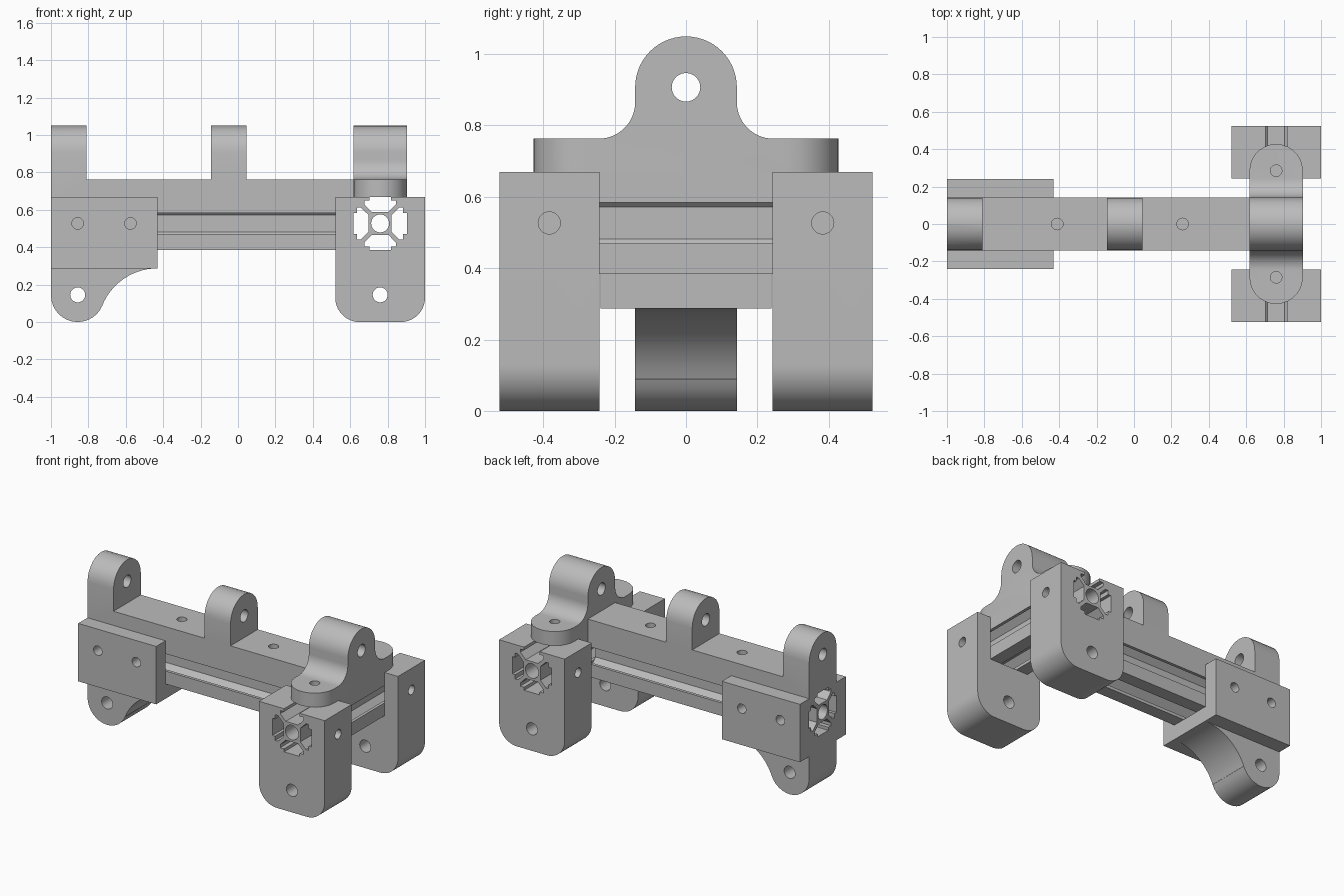
import bpy, bmesh
from math import sin, cos, radians
from mathutils import Vector

if "Cube" in bpy.data.objects:
    bpy.data.objects.remove(bpy.data.objects["Cube"], do_unlink=True)

grey = bpy.data.materials.new("plain grey")
grey.use_nodes = True
COLOUR = (0.5, 0.5, 0.5, 1)
grey.diffuse_color = COLOUR
grey.node_tree.nodes["Principled BSDF"].inputs["Base Color"].default_value = COLOUR

# Shared sizes
H = 0.1425            # half the width of a rail
RAIL_Z = 0.527        # height of the rail axis
BOTTOM, TOP = RAIL_Z - H, RAIL_Z + H
PLATE = 0.763         # top of the flat mounting plates
EYE_Z = 0.907         # height of the upper eye holes
FOOT_X = 0.76         # centre line of the cross rail
SCREW, EYE = 0.031, 0.04


def arc(cx, cy, r, start, end, steps=14):
    angles = [radians(start + (end - start) * i / steps) for i in range(steps + 1)]
    return [(cx + r * cos(a), cy + r * sin(a)) for a in angles]


def circle(cx, cy, r):
    return arc(cx, cy, r, 0, 360, 28)[:-1]


def prism(name, axis, loops, lo, hi):
    """Extrude an outline (first loop) with holes (other loops) along an axis."""
    curve = bpy.data.curves.new(name, "CURVE")
    curve.dimensions, curve.fill_mode = "2D", "BOTH"
    curve.extrude = (hi - lo) / 2
    for loop in loops:
        spline = curve.splines.new("POLY")
        spline.points.add(len(loop) - 1)
        for p, (u, v) in zip(spline.points, loop):
            p.co = (u, v, 0, 1)
        spline.use_cyclic_u = True
    temp = bpy.data.objects.new(name + " outline", curve)
    mesh = bpy.data.meshes.new_from_object(temp)
    bpy.data.objects.remove(temp)
    bpy.data.curves.remove(curve)
    bm = bmesh.new()
    bm.from_mesh(mesh)
    for vert in bm.verts:
        u, v, w = vert.co
        w += (lo + hi) / 2
        vert.co = Vector({"X": (w, u, v), "Y": (u, w, v), "Z": (u, v, w)}[axis])
    bmesh.ops.remove_doubles(bm, verts=bm.verts, dist=0.0001)
    bmesh.ops.recalc_face_normals(bm, faces=bm.faces)
    bm.to_mesh(mesh)
    bm.free()
    mesh.name = name
    mesh.materials.clear()
    mesh.materials.append(grey)
    obj = bpy.data.objects.new(name, mesh)
    bpy.context.collection.objects.link(obj)
    return obj


def combine(obj, other, operation):
    other.hide_render = True
    mod = obj.modifiers.new("cut", "BOOLEAN")
    mod.operation, mod.solver, mod.object = operation, "EXACT", other
    bpy.context.view_layer.objects.active = obj
    bpy.ops.object.modifier_apply(modifier=mod.name)
    bpy.data.objects.remove(other, do_unlink=True)


def drill(obj, axis, u, v, lo, hi):
    combine(obj, prism("drill", axis, [circle(u, v, SCREW)], lo, hi), "DIFFERENCE")


def rail_profile(cx, cy):
    """Square slotted profile with a round bore."""
    half = [(H, H), (0.057, H), (0.057, H - 0.02), (0.085, H - 0.02),
            (0.085, H - 0.04), (0.045, 0.062)]
    side = half + [(-x, y) for x, y in reversed(half[1:])]
    loop = []
    for _ in range(4):
        loop += [(cx + x, cy + y) for x, y in side]
        side = [(-y, x) for x, y in side]
    return [loop, circle(cx, cy, 0.048)]


# Slotted rails
long_rail = prism("long_rail", "X", rail_profile(0, RAIL_Z), -1, FOOT_X - H)
cross_rail = prism("cross_rail", "Y", rail_profile(FOOT_X, RAIL_Z), -0.523, 0.523)

# Top strip with two upright eyes
comb = [(-1, TOP), (FOOT_X - H, TOP), (FOOT_X - H, PLATE), (0.045, PLATE),
        (0.045, 1.1), (-0.145, 1.1), (-0.145, PLATE), (-0.81, PLATE),
        (-0.81, 1.1), (-1, 1.1)]
top_strip = prism("top_strip", "Y", [comb], -0.2, 0.2)
eye_outline = [(-H, 0.6), (H, 0.6)] + arc(0, EYE_Z, H, 0, 180)
combine(top_strip, prism("eye_shape", "X", [eye_outline, circle(0, EYE_Z, EYE)], -1.1, 0.7),
        "INTERSECT")
for x in (-0.41, 0.26):
    drill(top_strip, "Z", x, 0, 0.6, 0.85)

# Eye bracket across the cross rail, with rounded ends
F = 0.102
half = ([(0.45, TOP), (0.45, PLATE)] + arc(H + F, PLATE + F, F, 270, 180)
        + arc(0, EYE_Z, H, 0, 90))
outline = half + [(-y, z) for y, z in reversed(half[:-1])]
eye_bracket = prism("eye_bracket", "X", [outline, circle(0, EYE_Z, EYE)], 0.5, 1)
capsule = arc(FOOT_X, 0.285, H, 0, 180) + arc(FOOT_X, -0.285, H, 180, 360)
holes = [circle(FOOT_X, s * 0.285, SCREW) for s in (-1, 1)]
combine(eye_bracket, prism("capsule", "Z", [capsule] + holes, 0.6, 1.1), "INTERSECT")

# Channel clamp at the far end of the long rail
channel = [(-0.24, 0.287), (0.24, 0.287), (0.24, TOP), (H, TOP), (H, BOTTOM),
           (-H, BOTTOM), (-H, TOP), (-0.24, TOP)]
end_clamp = prism("end_clamp", "X", [channel], -1, -0.43)
for x in (-0.857, -0.575):
    for s in (-1, 1):
        drill(end_clamp, "Y", x, RAIL_Z, s * 0.19 - 0.07, s * 0.19 + 0.07)

# Curved lug under the clamp
lug = ([(-1, 0.287)] + arc(-0.857, 0.143, 0.143, 180, 337.5)
       + arc(-0.43, -0.0325, 0.3195, 157.5, 90))
clamp_lug = prism("clamp_lug", "Y", [lug, circle(-0.857, 0.145, EYE)], -H, H)

# Pair of feet holding the ends of the cross rail
R = 0.13
foot = (arc(0.52 + R, R, R, 180, 270) + arc(1 - R, R, R, 270, 360)
        + [(1, TOP), (FOOT_X + H, TOP), (FOOT_X + H, BOTTOM),
           (FOOT_X - H, BOTTOM), (FOOT_X - H, TOP), (0.52, TOP)])
for name, s in (("right_foot", -1), ("left_foot", 1)):
    ends = sorted((s * 0.242, s * 0.523))
    part = prism(name, "Y", [foot, circle(FOOT_X, 0.145, EYE)], *ends)
    for x in (0.56, 0.96):
        drill(part, "X", s * 0.383, RAIL_Z, x - 0.06, x + 0.06)

# Smooth the curves, keep the edges sharp
for obj in bpy.context.view_layer.objects:
    obj.select_set(obj.type == "MESH" and grey.name in obj.data.materials)
bpy.context.view_layer.objects.active = long_rail
bpy.ops.object.shade_smooth_by_angle(angle=radians(30))
